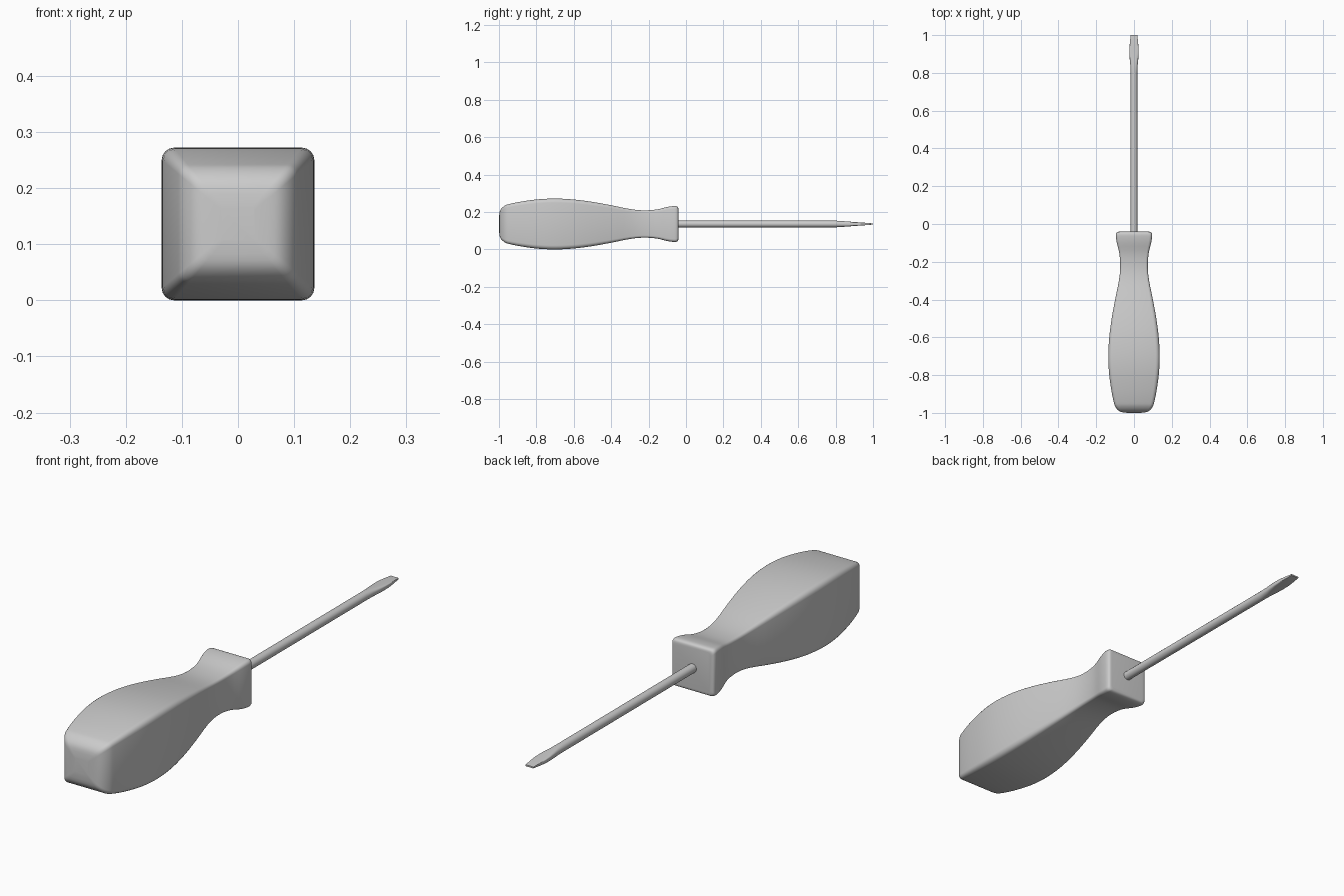
import bpy, bmesh, math

if "Cube" in bpy.data.objects:
    bpy.data.objects.remove(bpy.data.objects["Cube"])

CZ = 0.136  # height of the tool's axis


def loft(name, rings, angle):
    """Skin a list of equal-length point rings and cap both ends."""
    bm = bmesh.new()
    vr = [[bm.verts.new(p) for p in ring] for ring in rings]
    n = len(vr[0])
    for a, b in zip(vr, vr[1:]):
        for i in range(n):
            j = (i + 1) % n
            bm.faces.new((a[i], a[j], b[j], b[i]))
    bm.faces.new(vr[0])
    bm.faces.new(vr[-1])
    bmesh.ops.recalc_face_normals(bm, faces=bm.faces)
    me = bpy.data.meshes.new(name)
    bm.to_mesh(me)
    bm.free()
    ob = bpy.data.objects.new(name, me)
    bpy.context.collection.objects.link(ob)
    bpy.ops.object.select_all(action='DESELECT')
    ob.select_set(True)
    bpy.context.view_layer.objects.active = ob
    bpy.ops.object.shade_smooth_by_angle(angle=math.radians(angle))
    return ob


def rounded_square(y, h, r, steps=4):
    pts = []
    for q in range(4):
        mid = math.radians(45 + 90 * q)
        cx = math.copysign(h - r, math.cos(mid))
        cz = math.copysign(h - r, math.sin(mid))
        for s in range(steps + 1):
            a = math.radians(90 * q + 90 * s / steps)
            pts.append((cx + r * math.cos(a), y, CZ + cz + r * math.sin(a)))
    return pts


def superellipse(y, hx, hz, power, n=24):
    def f(v):
        return math.copysign(abs(v) ** (2 / power), v) if abs(v) > 1e-6 else 0
    return [(hx * f(math.cos(math.tau * (i + .5) / n)), y,
             CZ + hz * f(math.sin(math.tau * (i + .5) / n))) for i in range(n)]


def smooth_curve(pts, sub=3):
    """Catmull-Rom through (y, half width) points."""
    out = []
    p = [pts[0]] + pts + [pts[-1]]
    for a, b, c, d in zip(p, p[1:], p[2:], p[3:]):
        for s in range(sub):
            t = s / sub
            out.append(tuple(.5 * (2 * b[k] + (c[k] - a[k]) * t
                       + (2 * a[k] - 5 * b[k] + 4 * c[k] - d[k]) * t * t
                       + (3 * b[k] - a[k] - 3 * c[k] + d[k]) * t ** 3) for k in (0, 1)))
    return out + [pts[-1]]


# Handle: swelling square grip with rounded edges
profile = [(-1.0, 0.03), (-0.996, 0.065), (-0.985, 0.085), (-0.965, 0.1), (-0.94, 0.108),
           (-0.88, 0.120), (-0.79, 0.132), (-0.7, 0.136), (-0.6, 0.131), (-0.5, 0.118),
           (-0.4, 0.1), (-0.3, 0.08), (-0.23, 0.073), (-0.16, 0.077), (-0.1, 0.091),
           (-0.065, 0.096), (-0.05, 0.095), (-0.043, 0.090), (-0.041, 0.082)]
loft("handle", [rounded_square(y, h, h * 0.16) for y, h in smooth_curve(profile)], 50)

# Shaft with flattened blade tip: y, half width, half thickness, squareness
blade = [(-0.1, .018, .018, 2), (0.8, .018, .018, 2), (0.84, .0195, .0155, 2.5),
         (0.87, .0225, .013, 3.5), (0.9, .0245, .0105, 5), (0.93, .0245, .0085, 7),
         (0.96, .022, .0065, 9), (0.98, .0195, .005, 10), (1.0, .0185, .003, 10)]
loft("shaft_and_blade", [superellipse(*b) for b in blade], 35)
